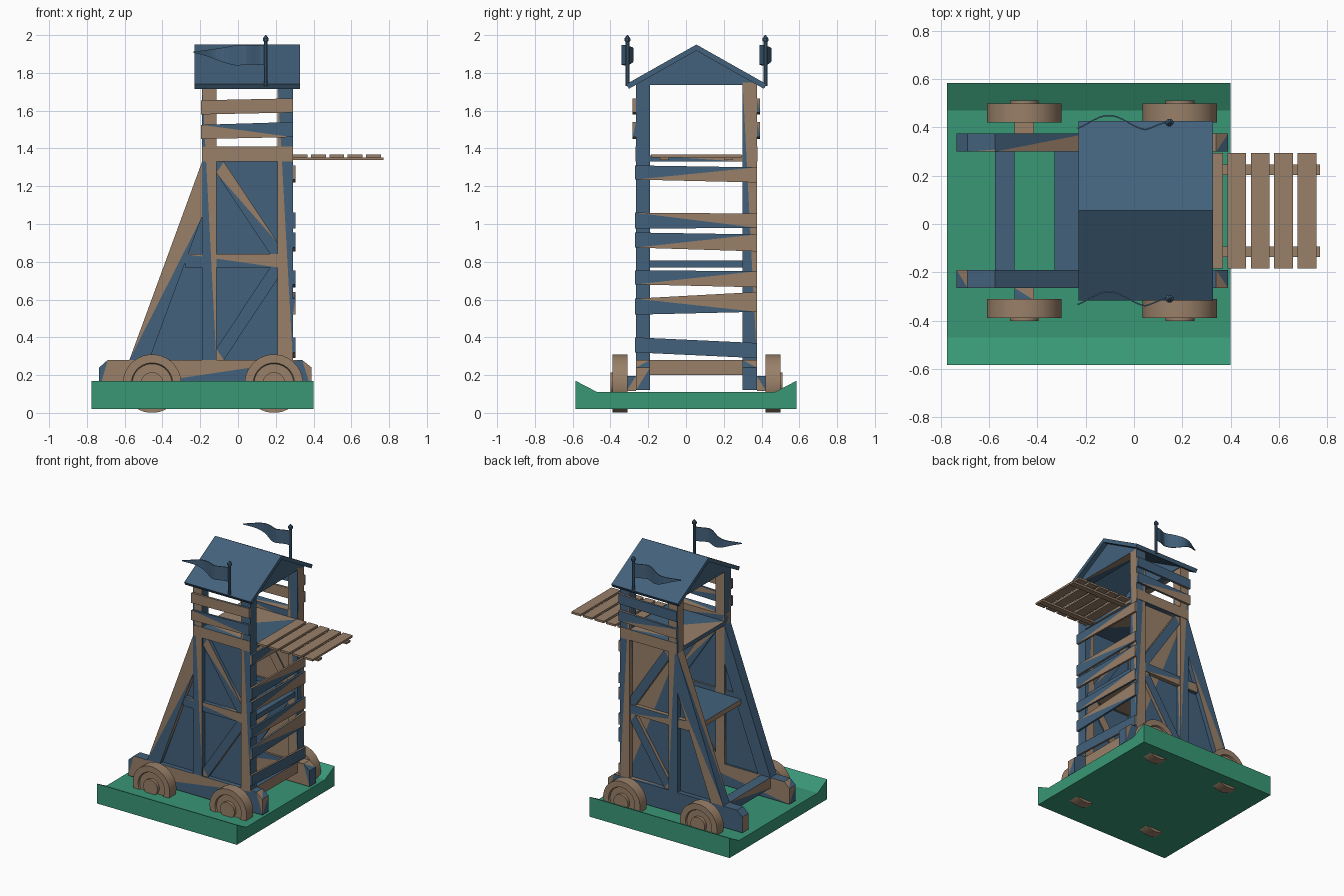
import bpy, bmesh, math, random
from mathutils import Vector

if "Cube" in bpy.data.objects:
    bpy.data.objects.remove(bpy.data.objects["Cube"])

random.seed(4)
C = 0.055  # centre line of the tower in y


def material(name, rgb):
    m = bpy.data.materials.new(name)
    m.diffuse_color = (*rgb, 1)
    m.use_nodes = True
    m.node_tree.nodes["Principled BSDF"].inputs["Base Color"].default_value = m.diffuse_color
    return m


BLUE = material("slate_blue", (0.055, 0.12, 0.2))
BROWN = material("timber_brown", (0.32, 0.215, 0.14))
GREEN = material("grass_green", (0.04, 0.31, 0.18))


def finish(name, bm, mats):
    """Two materials: the faces are cut into triangles of alternating colour."""
    bmesh.ops.recalc_face_normals(bm, faces=bm.faces[:])
    if len(mats) > 1:
        bmesh.ops.triangulate(bm, faces=bm.faces[:])
        for f in bm.faces:
            f.material_index = random.randint(0, 1)
    me = bpy.data.meshes.new(name)
    bm.to_mesh(me)
    bm.free()
    ob = bpy.data.objects.new(name, me)
    for m in mats:
        me.materials.append(m)
    bpy.context.collection.objects.link(ob)
    return ob


def prism(name, pts, a, b, axis="y", mats=(BLUE, BROWN)):
    """Extrude a 2D outline from a to b along x or y (the other two axes hold the outline)."""
    bm = bmesh.new()
    place = (lambda u, v, t: (u, t, v)) if axis == "y" else (lambda u, v, t: (t, u, v))
    face = bm.faces.new([bm.verts.new(place(u, v, a)) for u, v in pts])
    ext = bmesh.ops.extrude_face_region(bm, geom=[face])
    step = Vector(place(0, 0, b - a))
    bmesh.ops.translate(bm, vec=step, verts=[v for v in ext["geom"] if isinstance(v, bmesh.types.BMVert)])
    return finish(name, bm, mats)


def box(name, x0, x1, y0, y1, z0, z1, mats=(BLUE, BROWN)):
    return prism(name, [(x0, z0), (x1, z0), (x1, z1), (x0, z1)], y0, y1, "y", mats)


def lathe(name, profile, loc, axis, mats, n):
    """Spin (radius, height) points round z, or round y (sign gives direction)."""
    bm = bmesh.new()
    rings = []
    for r, h in profile:
        ring = []
        for i in range(n):
            t = 2 * math.pi * (i + 0.5) / n
            p = Vector((r * math.cos(t), r * math.sin(t), h))
            if axis:
                p = Vector((p.x, axis * h, p.y))
            ring.append(bm.verts.new(p + Vector(loc)))
        rings.append(ring)
    for lo, hi in zip(rings, rings[1:]):
        for i in range(n):
            j = (i + 1) % n
            bm.faces.new((lo[i], lo[j], hi[j], hi[i]))
    bm.faces.new(rings[0])
    bm.faces.new(rings[-1])
    return finish(name, bm, mats)


# Ground slab with raised side banks
prism("ground_base", [(-0.585, 0.02), (0.585, 0.02), (0.585, 0.17), (0.47, 0.11),
                      (-0.47, 0.11), (-0.585, 0.17)], -0.775, 0.4, "x", (GREEN,))

for s, side in ((-1, "front"), (1, "back")):
    def Y(d):
        return C + s * d
    i, o = Y(0.245), Y(0.32)  # inner and outer plane of the side frame

    # Sill beam with clipped ends
    prism(f"sill_{side}", [(-0.735, 0.12), (0.39, 0.12), (0.39, 0.24), (0.34, 0.28),
                           (-0.69, 0.28), (-0.735, 0.24)], i, o)

    # Wheels and axle stubs
    for x in (-0.455, 0.19):
        box(f"axle_{side}", x - 0.04, x + 0.04, o, Y(0.37), 0.115, 0.195)
        w = lathe(f"wheel_{side}", [(0.155, 0.365), (0.155, 0.445), (0.11, 0.445), (0.105, 0.433),
                                    (0.06, 0.433), (0.06, 0.456)], (x, C, 0.155), s, (BROWN,), 32)
        bpy.context.view_layer.objects.active = w
        w.select_set(True)
        bpy.ops.object.shade_smooth_by_angle(angle=math.radians(30))
        w.select_set(False)

    # Posts, sloping strut and rails
    box(f"fore_post_{side}", 0.21, 0.29, i, o, 0.28, 1.75)
    box(f"rear_post_{side}", -0.19, -0.115, i, o, 0.28, 1.75)
    prism(f"sloping_strut_{side}", [(-0.575, 0.28), (-0.47, 0.28), (-0.19, 1.04), (-0.19, 1.33)], i, o)
    box(f"middle_rail_{side}", -0.28, 0.21, Y(0.25), Y(0.315), 0.77, 0.84)
    box(f"top_rail_{side}", -0.19, 0.29, i, Y(0.323), 1.33, 1.41)

    # Diagonal braces
    prism(f"upper_brace_{side}", [(-0.115, 1.33), (-0.115, 1.27), (0.17, 0.84), (0.21, 0.84),
                                  (0.21, 0.9), (-0.075, 1.33)], Y(0.25), Y(0.31))
    prism(f"lower_brace_{side}", [(-0.115, 0.28), (-0.075, 0.28), (0.21, 0.71), (0.21, 0.77),
                                  (0.17, 0.77), (-0.115, 0.34)], Y(0.25), Y(0.31))

    # Wall panel set inside the frame
    prism(f"wall_panel_{side}", [(-0.55, 0.28), (0.25, 0.28), (0.25, 1.34), (-0.17, 1.34)], Y(0.26), Y(0.285))

    # Parapet planks, slightly crooked
    prism(f"parapet_low_{side}", [(-0.195, 1.45), (0.29, 1.46), (0.29, 1.54), (-0.195, 1.525)], o, Y(0.337))
    prism(f"parapet_high_{side}", [(-0.195, 1.58), (0.29, 1.59), (0.29, 1.665), (-0.195, 1.655)], o, Y(0.337))

    # Flag pole with finial
    lathe(f"flag_pole_{side}", [(0.011, 1.73), (0.011, 1.965), (0.017, 1.97), (0.017, 1.982), (0.003, 2.0)],
          (0.147, Y(0.365), 0), 0, (BLUE,), 8)

    # Waving pennant: thin tapering strip
    bm = bmesh.new()
    prev = None
    for k in range(17):
        t = k / 16
        x = 0.14 - 0.375 * t
        y = Y(0.365) + 0.03 * math.sin(t * 2.3 * math.pi + math.pi) * min(1, t * 4)
        taper = max(0, (t - 0.4) / 0.6)
        lo = 1.84 + 0.065 * taper + 0.004 * math.sin(t * 9)
        hi = 1.948 - 0.036 * taper ** 0.8
        cur = [bm.verts.new((x, y + e, z)) for e, z in ((-0.003, lo), (0.003, lo), (0.003, hi), (-0.003, hi))]
        if prev:
            for a in range(4):
                b = (a + 1) % 4
                bm.faces.new((prev[a], prev[b], cur[b], cur[a]))
        else:
            bm.faces.new(cur)
        prev = cur
    bm.faces.new(prev)
    finish(f"pennant_{side}", bm, (BLUE,))

# Cross beams and floors
L, R = C - 0.245, C + 0.245
box("rear_cross_beam", -0.575, -0.495, L, R, 0.2, 0.28)
box("fore_cross_beam", 0.21, 0.29, L, R, 0.2, 0.28)
box("middle_floor", -0.33, 0.27, L, R, 0.77, 0.808)
box("top_floor", -0.19, 0.29, L, R, 1.33, 1.362)

# Crooked planks across the fore face: left z range, right z range
for zl0, zl1, zr0, zr1 in ((0.32, 0.4, 0.29, 0.37), (0.52, 0.605, 0.535, 0.64), (0.68, 0.755, 0.665, 0.75),
                           (0.875, 0.955, 0.855, 0.945), (0.975, 1.06, 0.98, 1.055), (1.235, 1.31, 1.22, 1.3)):
    prism("fore_plank", [(C - 0.325, zl0), (C + 0.32, zr0), (C + 0.32, zr1), (C - 0.325, zl1)], 0.29, 0.305, "x")

# Lowered drawbridge: battens carrying planks
for d in (-0.17, 0.17):
    box("bridge_batten", 0.29, 0.77, C + d - 0.022, C + d + 0.022, 1.338, 1.353, (BROWN,))
for k in range(5):
    x = 0.29 + 0.097 * k
    box("bridge_plank", x, x + 0.078, C - 0.24, C + 0.24, 1.353, 1.368, (BROWN,))

# Gable roof shell and end panels
prism("roof", [(C, 1.95), (C + 0.372, 1.74), (C + 0.357, 1.716), (C, 1.918), (C - 0.357, 1.716),
               (C - 0.372, 1.74)], -0.23, 0.328, "x", (BLUE,))
for x in (-0.19, 0.21):
    prism("gable_panel", [(C - 0.325, 1.735), (C + 0.325, 1.735), (C, 1.92)], x, x + 0.08, "x")
